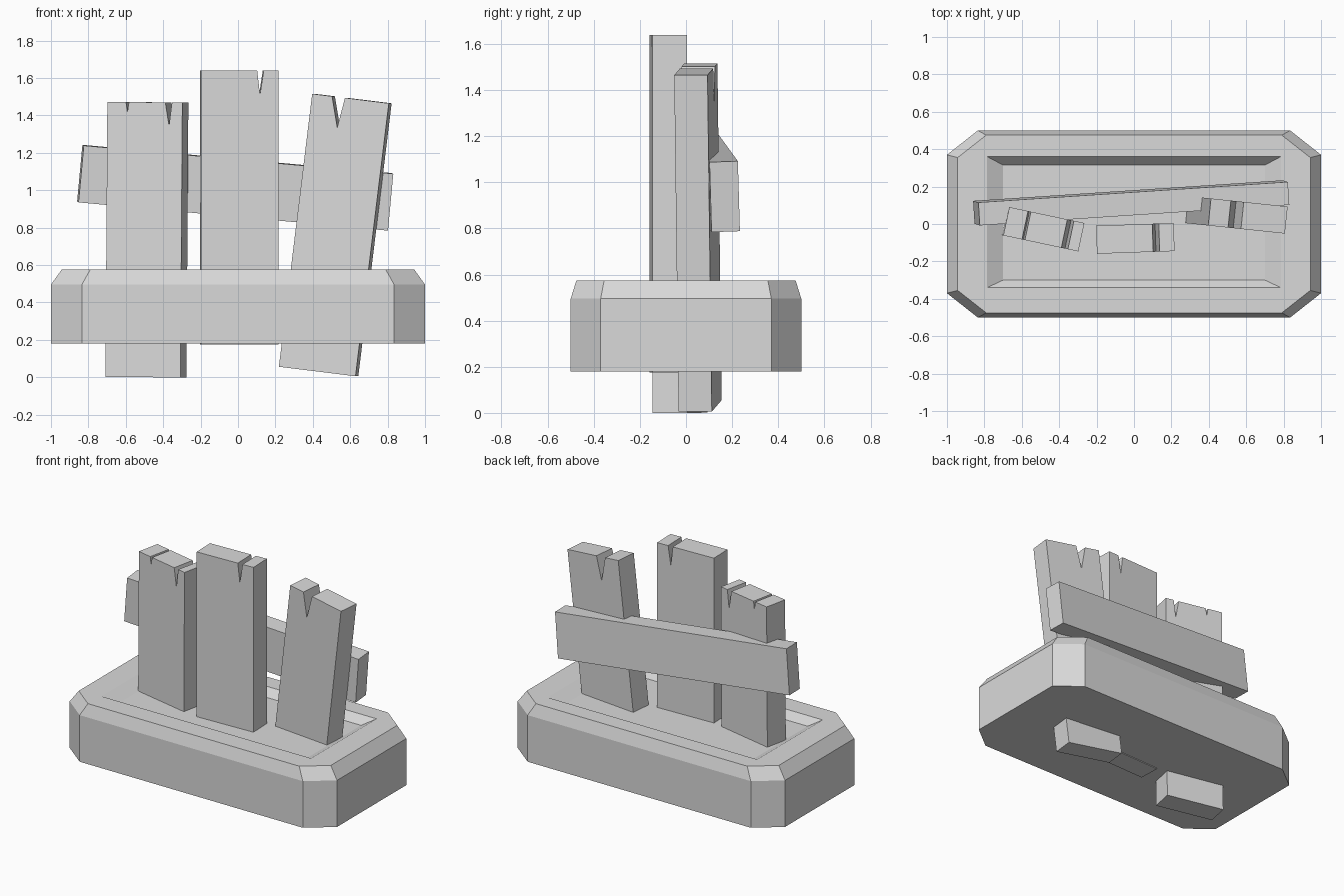
import bpy
import bmesh
from math import radians

old = bpy.data.objects.get("Cube")
if old:
    bpy.data.objects.remove(old, do_unlink=True)

# One plain grey for everything
grey = bpy.data.materials.new("light_grey")
grey.use_nodes = True
colour = (0.7, 0.7, 0.7, 1)
grey.diffuse_color = colour
grey.node_tree.nodes["Principled BSDF"].inputs["Base Color"].default_value = colour


def finish(name, bm):
    bmesh.ops.recalc_face_normals(bm, faces=bm.faces)
    mesh = bpy.data.meshes.new(name)
    bm.to_mesh(mesh)
    bm.free()
    mesh.materials.append(grey)
    obj = bpy.data.objects.new(name, mesh)
    bpy.context.collection.objects.link(obj)
    return obj


def plank(name, width, thick, length, centre, turn, notches=()):
    """Upright board; notches are (left, tip, right, depth) cut into its top."""
    w, t, h = width / 2, thick / 2, length / 2
    outline = [(w, -h), (-w, -h), (-w, h)]
    for left, tip, right, depth in notches:
        outline += [(left, h), (tip, h - depth), (right, h)]
    outline.append((w, h))
    bm = bmesh.new()
    face = bm.faces.new([bm.verts.new((x, -t, z)) for x, z in outline])
    out = bmesh.ops.extrude_face_region(bm, geom=[face])
    moved = [v for v in out["geom"] if isinstance(v, bmesh.types.BMVert)]
    bmesh.ops.translate(bm, verts=moved, vec=(0, thick, 0))
    obj = finish(name, bm)
    obj.location = centre
    obj.rotation_euler = [radians(a) for a in turn]
    return obj


def octagon(bm, x, y, cut_x, cut_y, z):
    points = [(x, cut_y), (cut_x, y), (-cut_x, y), (-x, cut_y),
              (-x, -cut_y), (-cut_x, -y), (cut_x, -y), (x, -cut_y)]
    return [bm.verts.new((px, py, z)) for px, py in points]


def rectangle(bm, x, back, front, z):
    return [bm.verts.new((px, py, z)) for px, py in
            ((x, back), (-x, back), (-x, front), (x, front))]


def bridge(bm, a, b):
    n = len(a)
    for i in range(n):
        j = (i + 1) % n
        bm.faces.new((a[i], a[j], b[j], b[i]))


# Base: chamfered slab with a sloped top rim and a shallow sunken tray
bm = bmesh.new()
bottom = octagon(bm, 1, 0.5, 0.835, 0.37, 0.18)
shoulder = octagon(bm, 1, 0.5, 0.835, 0.37, 0.495)
top = octagon(bm, 0.943, 0.475, 0.79, 0.355, 0.575)
rim = rectangle(bm, 0.785, 0.36, -0.34, 0.575)
floor = rectangle(bm, 0.70, 0.315, -0.30, 0.525)
bm.faces.new(bottom)
bridge(bm, bottom, shoulder)
bridge(bm, shoulder, top)
for i in range(4):
    a, b, c = top[2 * i], top[2 * i + 1], top[(2 * i + 2) % 8]
    bm.faces.new((a, b, rim[i]))
    bm.faces.new((b, c, rim[(i + 1) % 4], rim[i]))
bridge(bm, rim, floor)
bm.faces.new(floor)
finish("base", bm)

# Upright planks with split tops
plank("right_plank", 0.41, 0.155, 1.47, (-0.487, -0.027, 0.735), (0, 0.4, -12),
      [(-0.103, -0.095, -0.087, 0.055), (0.112, 0.133, 0.148, 0.125)])
plank("middle_plank", 0.415, 0.15, 1.465, (0.007, -0.077, 0.907), (0, 0, 2),
      [(0.093, 0.108, 0.128, 0.13)])
plank("left_leaning_plank", 0.415, 0.145, 1.47, (0.52, 0.052, 0.76), (0, 7, -6),
      [(-0.10, -0.052, -0.03, 0.162)])

# Cross board nailed behind the planks
plank("cross_board", 1.665, 0.123, 0.305, (-0.015, 0.113, 1.013), (2, 5.2, 3.8))
